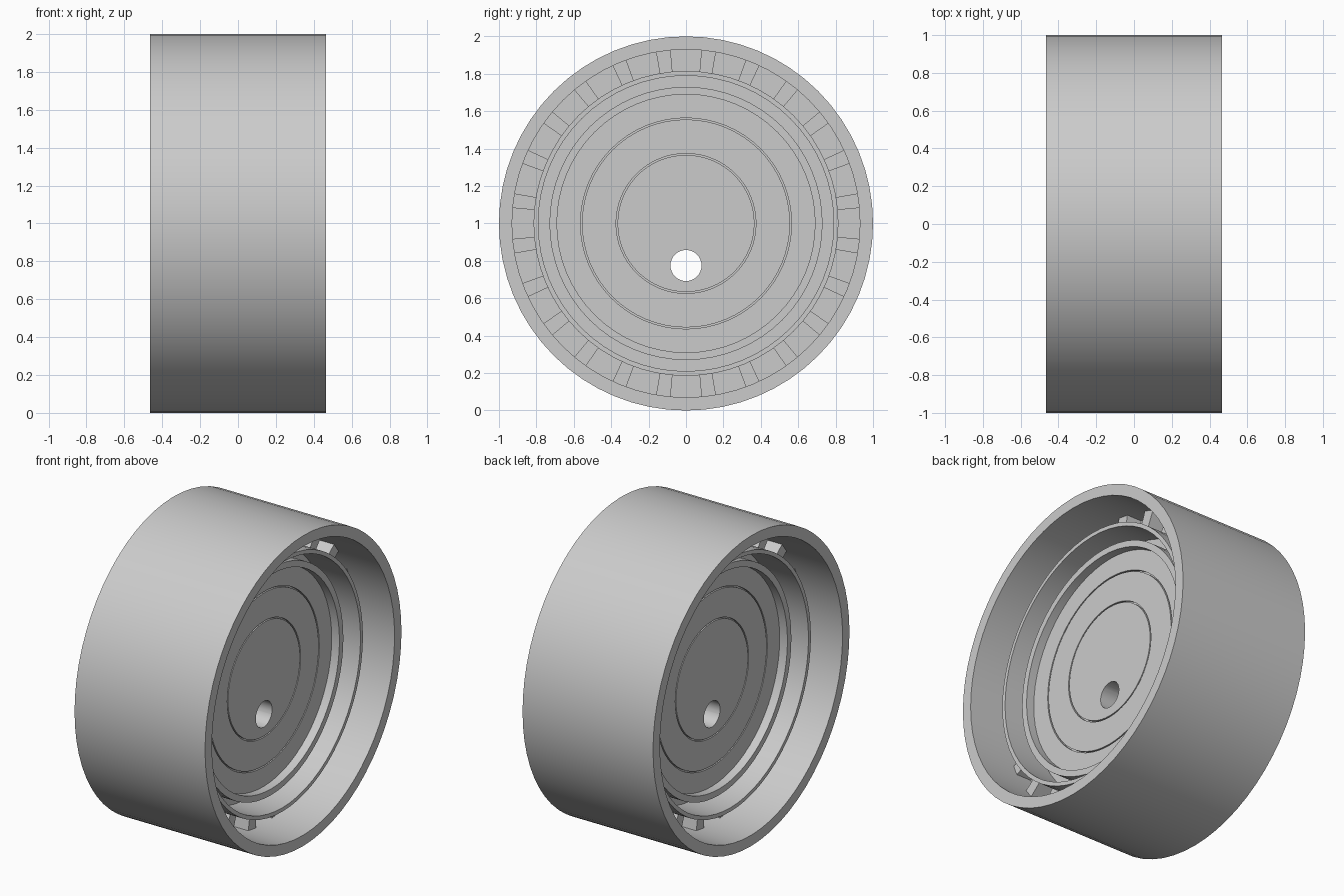
import bpy, bmesh, math
from mathutils import Matrix, Vector

SEGMENTS = 64
CENTRE_Z = 1.0

if "Cube" in bpy.data.objects:
    bpy.data.objects.remove(bpy.data.objects["Cube"], do_unlink=True)

grey = bpy.data.materials.new("plain grey")
grey.use_nodes = True
colour = (0.6, 0.6, 0.6, 1)
grey.diffuse_color = colour
grey.node_tree.nodes["Principled BSDF"].inputs["Base Color"].default_value = colour


def make_object(name, bm):
    bmesh.ops.recalc_face_normals(bm, faces=bm.faces)
    mesh = bpy.data.meshes.new(name)
    bm.to_mesh(mesh)
    bm.free()
    mesh.materials.append(grey)
    obj = bpy.data.objects.new(name, mesh)
    obj.location.z = CENTRE_Z
    bpy.context.collection.objects.link(obj)
    return obj


def smooth(obj):
    bpy.ops.object.select_all(action='DESELECT')
    obj.select_set(True)
    bpy.context.view_layer.objects.active = obj
    bpy.ops.object.shade_smooth_by_angle(angle=math.radians(30))


def lathe(name, half):
    """Mirror a (radius, x) half profile across x = 0 and spin it about x."""
    profile = half + [(r, -x) for r, x in reversed(half)]
    closed = half[0][0] > 0
    bm = bmesh.new()
    verts = [bm.verts.new((x, 0, r)) for r, x in profile]
    pairs = list(zip(verts, verts[1:]))
    if closed:
        pairs.append((verts[-1], verts[0]))
    edges = [bm.edges.new(p) for p in pairs]
    bmesh.ops.spin(bm, geom=verts + edges, cent=(0, 0, 0), axis=(1, 0, 0),
                   angle=math.tau, steps=SEGMENTS, use_duplicate=False)
    bmesh.ops.remove_doubles(bm, verts=bm.verts, dist=0.0005)
    return make_object(name, bm)


# Hub disc with two fine grooves and a raised lip on each side
FACE = 0.185
hub_profile = [(0, FACE)]
for radius in (0.37, 0.56):
    hub_profile += [(radius - 0.004, FACE), (radius - 0.004, FACE - 0.015),
                    (radius + 0.004, FACE - 0.015), (radius + 0.004, FACE)]
hub_profile += [(0.69, FACE), (0.69, 0.24), (0.73, 0.24), (0.73, 0.08)]
hub = lathe("hub", hub_profile)

# Off-centre hole through the hub
bm = bmesh.new()
bmesh.ops.create_cone(bm, cap_ends=True, segments=32, radius1=0.083, radius2=0.083, depth=1,
                      matrix=Matrix.Translation((0, 0, -0.225)) @ Matrix.Rotation(math.pi / 2, 4, 'Y'))
cutter = make_object("hole_cutter", bm)
cutter.hide_render = True
cut = hub.modifiers.new("hole", 'BOOLEAN')
cut.operation = 'DIFFERENCE'
cut.solver = 'EXACT'
cut.object = cutter
bpy.context.view_layer.objects.active = hub
bpy.ops.object.modifier_apply(modifier=cut.name)
bpy.data.objects.remove(cutter, do_unlink=True)
smooth(hub)

# Flanged ring around the hub, with the web that carries the drum
smooth(lathe("flange_ring", [(0.73, 0.08), (0.79, 0.08), (0.79, 0.32), (0.815, 0.32),
                             (0.815, 0.08), (0.93, 0.08)]))

# Outer drum
smooth(lathe("drum", [(0.93, 0.465), (1.0, 0.465)]))

# Radial ribs between the ring and the drum
bm = bmesh.new()
for i in range(24):
    middle = math.radians(7.5 + 15 * i)
    half_angle = math.radians(2.4)
    corners = []
    for radius, side in ((0.812, -1), (0.932, -1), (0.932, 1), (0.812, 1)):
        a = middle + side * half_angle
        corners.append((radius * math.sin(a), radius * math.cos(a)))
    face = bm.faces.new([bm.verts.new((-FACE, y, z)) for y, z in corners])
    result = bmesh.ops.extrude_face_region(bm, geom=[face], use_keep_orig=True)
    moved = [v for v in result["geom"] if isinstance(v, bmesh.types.BMVert)]
    bmesh.ops.translate(bm, verts=moved, vec=Vector((2 * FACE, 0, 0)))
make_object("ribs", bm)
